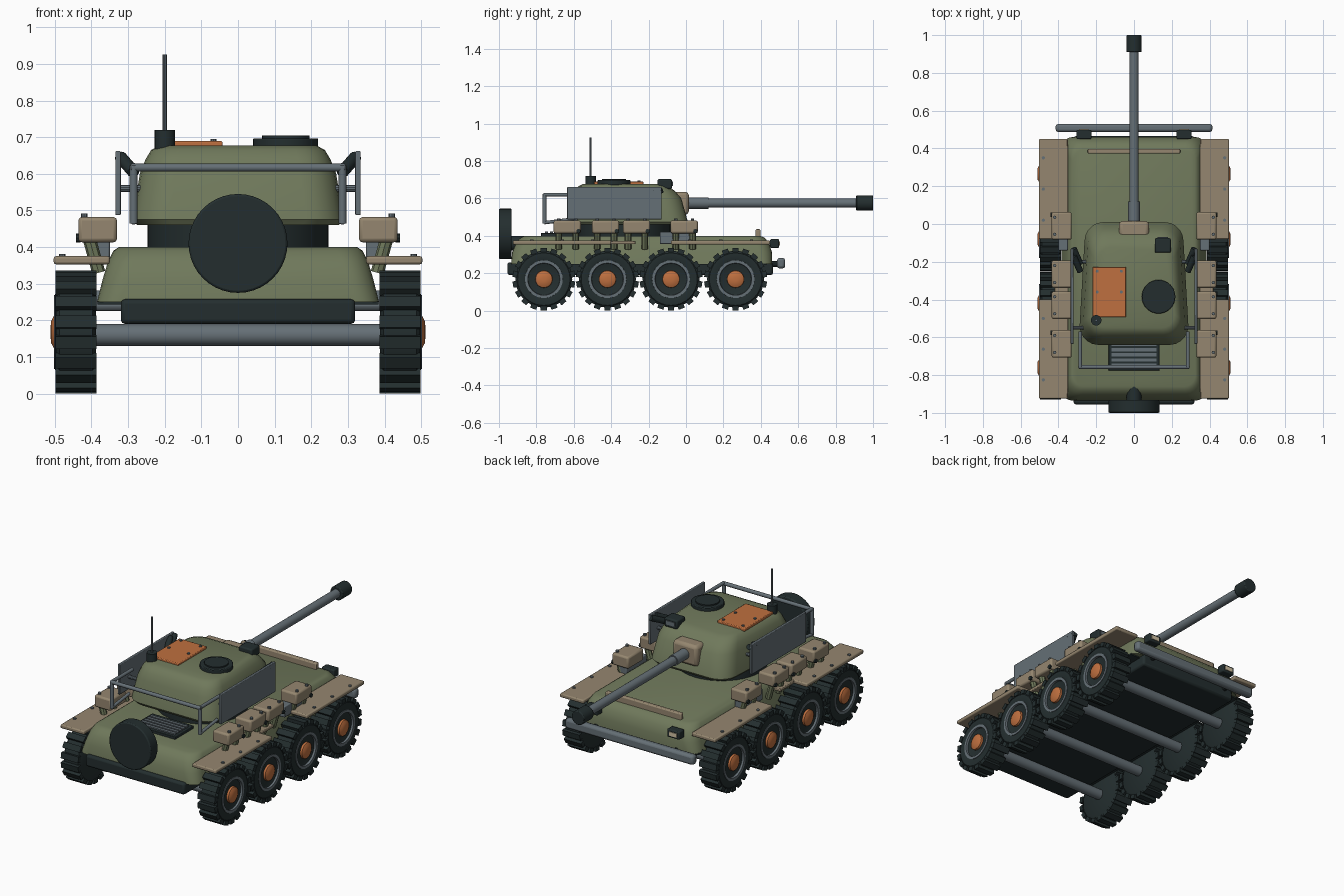
import bpy, bmesh, math
from mathutils import Vector, Matrix

cube = bpy.data.objects.get("Cube")
if cube:
    bpy.data.objects.remove(cube, do_unlink=True)


def material(name, rgb):
    m = bpy.data.materials.new(name)
    m.use_nodes = True
    m.diffuse_color = (*rgb, 1)
    m.node_tree.nodes["Principled BSDF"].inputs["Base Color"].default_value = (*rgb, 1)
    return m


OLIVE = material("olive paint", (0.16, 0.19, 0.105))
DARK = material("dark rubber", (0.017, 0.027, 0.028))
TAN = material("tan paint", (0.30, 0.24, 0.16))
GREY = material("grey steel", (0.13, 0.16, 0.18))
ORANGE = material("orange paint", (0.52, 0.16, 0.05))
CREAM = material("lamp cream", (0.65, 0.55, 0.38))


def finish(name, bm, mat, bevel=0):
    bmesh.ops.recalc_face_normals(bm, faces=bm.faces)
    me = bpy.data.meshes.new(name)
    bm.to_mesh(me)
    bm.free()
    me.materials.append(mat)
    me.shade_smooth()
    me.set_sharp_from_angle(angle=math.radians(35))
    ob = bpy.data.objects.new(name, me)
    bpy.context.collection.objects.link(ob)
    if bevel:
        mod = ob.modifiers.new("edge", "BEVEL")
        mod.width, mod.segments = bevel, 2
    return ob


def box(name, x, y, z, mat, bevel=0):
    """Box from three (low, high) ranges."""
    bm = bmesh.new()
    r = (x, y, z)
    size = Matrix.Diagonal([b - a for a, b in r] + [1])
    mid = Matrix.Translation([(a + b) / 2 for a, b in r])
    bmesh.ops.create_cube(bm, size=1, matrix=mid @ size)
    return finish(name, bm, mat, bevel)


def rod(name, a, b, r, mat, sides=24, bevel=0):
    """Cylinder between two points."""
    a, b = Vector(a), Vector(b)
    bm = bmesh.new()
    mat4 = Matrix.Translation((a + b) / 2) @ (b - a).to_track_quat("Z", "Y").to_matrix().to_4x4()
    bmesh.ops.create_cone(bm, cap_ends=True, segments=sides, radius1=r, radius2=r,
                          depth=(b - a).length, matrix=mat4)
    ob = finish(name, bm, mat, bevel)
    if bevel:
        ob.modifiers["edge"].limit_method = "ANGLE"
    return ob


def loft(name, sections, mat):
    """Stacked rounded outlines: z, rear half width, front half width, rear y, front y, corner."""
    bm = bmesh.new()
    rings = []
    for z, wr, wf, y0, y1, c in sections:
        ring = []
        for w, y, sx, sy, start in ((wf, y1, 1, 1, 0), (wf, y1, -1, 1, 90),
                                    (wr, y0, -1, -1, 180), (wr, y0, 1, -1, 270)):
            for i in range(6):
                t = math.radians(start + i * 18)
                ring.append(bm.verts.new((sx * (w - c) + c * math.cos(t),
                                          y - sy * c + c * math.sin(t), z)))
        rings.append(ring)
    for lo, hi in zip(rings, rings[1:]):
        for i in range(len(lo)):
            j = (i + 1) % len(lo)
            bm.faces.new((lo[i], lo[j], hi[j], hi[i]))
    bm.faces.new(rings[0])
    bm.faces.new(rings[-1])
    return finish(name, bm, mat)


def lathe(name, profile, mat, lugs=0):
    """Closed (x, radius) profile turned about x, with optional tread lugs."""
    bm = bmesh.new()
    n = 32
    rings = [[bm.verts.new((x, r * math.cos(k * math.tau / n), r * math.sin(k * math.tau / n)))
              for k in range(n)] for x, r in profile]
    for lo, hi in zip(rings, rings[1:]):
        for i in range(n):
            j = (i + 1) % n
            bm.faces.new((lo[i], lo[j], hi[j], hi[i]))
    bm.faces.new(rings[0])
    bm.faces.new(rings[-1])
    for k in range(lugs):
        m = (Matrix.Rotation(k * math.tau / lugs, 4, "X") @ Matrix.Translation((0, 0, 0.156))
             @ Matrix.Diagonal((0.112, 0.034, 0.024, 1)))
        bmesh.ops.create_cube(bm, size=1, matrix=m)
    return finish(name, bm, mat)


# Hull with dark belly
loft("hull", [(0.25, 0.385, 0.385, -0.935, 0.46, 0.06), (0.31, 0.37, 0.37, -0.93, 0.46, 0.07),
              (0.36, 0.355, 0.355, -0.91, 0.445, 0.07), (0.39, 0.34, 0.34, -0.885, 0.42, 0.07),
              (0.40, 0.325, 0.325, -0.86, 0.395, 0.06)], OLIVE)
box("belly", (-0.32, 0.32), (-0.955, 0.465), (0.19, 0.258), DARK, 0.012)
box("belly_plate", (-0.384, 0.384), (-0.9, 0.43), (0.243, 0.252), DARK)

# Wheels and axles
for y in (-0.76, -0.42, -0.08, 0.265):
    rod("axle", (-0.4, y, 0.16), (0.4, y, 0.16), 0.03, GREY)
    for s in (1, -1):
        parts = [
            lathe("tyre", [(-0.055, 0.135), (-0.045, 0.152), (0.045, 0.152), (0.055, 0.14),
                           (0.057, 0.10), (0.048, 0.085), (0.048, 0.02)], DARK, 18),
            lathe("rim_ring", [(0.04, 0.103), (0.06, 0.101), (0.06, 0.086), (0.045, 0.084)], GREY),
            lathe("hub_cap", [(0.04, 0.047), (0.06, 0.045), (0.068, 0.03), (0.07, 0.01)], ORANGE)]
        for p in parts:
            p.location = (s * 0.442, y, 0.168)
            p.rotation_euler.z = 0 if s > 0 else math.pi

# Both sides: fenders, stowage, skirt plates, launchers, lamps
for s in (1, -1):
    def span(a, b):
        return tuple(sorted((s * a, s * b)))

    for y0, y1 in ((-0.925, -0.4), (-0.08, 0.45)):
        box("fender", span(0.35, 0.503), (y0, y1), (0.353, 0.375), TAN, 0.006)
        for y in (y0 + 0.1, (y0 + y1) / 2, y1 - 0.1):
            rod("fender_bolt", (s * 0.48, y, 0.37), (s * 0.48, y, 0.381), 0.009, GREY, 8)
    box("fender_link", span(0.34, 0.42), (-0.41, -0.27), (0.355, 0.373), TAN, 0.004)
    box("step_plate", span(0.35, 0.40), (-0.14, 0.05), (0.355, 0.42), GREY, 0.005)
    for y in (-0.635, -0.43, -0.265, -0.01):
        box("stowage_box", span(0.33, 0.436), (y - 0.073, y + 0.073), (0.413, 0.482), TAN, 0.01)
        for d in (-0.045, 0.045):
            rod("box_bolt", (s * 0.42, y + d, 0.478), (s * 0.42, y + d, 0.492), 0.009, GREY, 8)
            rod("box_bracket", (s * 0.38, y + d, 0.33), (s * 0.405, y + d, 0.42), 0.018, OLIVE, 8)
        rod("box_latch", (s * 0.43, y + 0.06, 0.425), (s * 0.442, y + 0.06, 0.425), 0.012, DARK, 8)
    box("skirt_plate", span(0.32, 0.335), (-0.635, -0.13), (0.487, 0.662), GREY, 0.003)
    for y in (-0.55, -0.2):
        rod("skirt_arm", (s * 0.25, y, 0.56), (s * 0.325, y, 0.56), 0.01, GREY, 10)
    for d in (0, 0.04):
        rod("launcher", (s * 0.285, d - 0.25, 0.605), (s * 0.32, d - 0.17, 0.645), 0.017, DARK, 14)
    box("headlamp", span(0.225, 0.305), (0.45, 0.498), (0.335, 0.382), DARK, 0.006)
    box("lamp_glass", span(0.24, 0.29), (0.495, 0.502), (0.347, 0.37), CREAM)
    rod("bumper_arm", (s * 0.26, 0.43, 0.25), (s * 0.26, 0.515, 0.25), 0.016, DARK, 10)
    # Rear rail sides
    rod("rail_post", (s * 0.285, -0.757, 0.465), (s * 0.285, -0.757, 0.622), 0.011, GREY, 12)
    rod("rail_side", (s * 0.285, -0.757, 0.62), (s * 0.285, -0.57, 0.62), 0.01, GREY, 12)
    rod("rail_foot", (s * 0.285, -0.757, 0.47), (s * 0.285, -0.6, 0.49), 0.009, GREY, 12)
rod("rail_top", (-0.292, -0.757, 0.617), (0.292, -0.757, 0.617), 0.011, GREY, 12)

# Front bumper and splash board
box("bumper", (-0.415, 0.415), (0.487, 0.53), (0.225, 0.282), GREY, 0.014)
box("splash_board", (-0.245, 0.245), (0.372, 0.398), (0.375, 0.435), TAN, 0.006)

# Engine grille and spare wheel
box("grille_frame", (-0.135, 0.135), (-0.775, -0.6), (0.395, 0.415), DARK, 0.003)
for i in range(5):
    y = -0.755 + i * 0.027
    box("grille_slat", (-0.12, 0.12), (y, y + 0.017), (0.41, 0.422), GREY)
rod("spare_wheel", (0, -1, 0.41), (0, -0.932, 0.41), 0.135, DARK, 40, 0.006)
rod("spare_mount", (0, -0.94, 0.36), (0, -0.85, 0.36), 0.04, DARK, 12)

# Turret
rod("turret_ring", (0, -0.33, 0.39), (0, -0.33, 0.47), 0.247, DARK, 40)
loft("turret", [(0.46, 0.275, 0.25, -0.63, 0.0, 0.10), (0.475, 0.288, 0.262, -0.64, 0.01, 0.10),
                (0.60, 0.268, 0.245, -0.615, -0.025, 0.10), (0.64, 0.252, 0.23, -0.595, -0.06, 0.09),
                (0.665, 0.237, 0.215, -0.575, -0.095, 0.08),
                (0.677, 0.215, 0.195, -0.55, -0.125, 0.07)], OLIVE)

# Gun
box("mantlet", (-0.08, 0.08), (-0.08, 0.015), (0.513, 0.635), TAN, 0.018)
rod("gun_sleeve", (0, 0, 0.575), (0, 0.12, 0.575), 0.031, GREY)
rod("gun_barrel", (0, 0.1, 0.575), (0, 0.93, 0.575), 0.025, GREY)
rod("muzzle", (0, 0.91, 0.575), (0, 1, 0.575), 0.041, DARK, 24, 0.005)

# Roof fittings
box("square_hatch", (-0.22, -0.042), (-0.492, -0.227), (0.67, 0.689), ORANGE, 0.004)
for x in (-0.195, -0.067):
    for y in (-0.36, -0.25):
        rod("hatch_bolt", (x, y, 0.685), (x, y, 0.695), 0.008, GREY, 8)
rod("round_hatch", (0.13, -0.385, 0.67), (0.13, -0.385, 0.697), 0.089, DARK, 32, 0.004)
rod("hatch_knob", (0.13, -0.385, 0.69), (0.13, -0.385, 0.704), 0.065, DARK, 24)
box("sight", (0.11, 0.195), (-0.152, -0.075), (0.65, 0.703), DARK, 0.008)
box("sight_glass", (0.125, 0.18), (-0.078, -0.07), (0.667, 0.69), GREY)
rod("antenna_base", (-0.2, -0.51, 0.665), (-0.2, -0.51, 0.72), 0.028, DARK, 16)
rod("antenna", (-0.2, -0.51, 0.71), (-0.2, -0.51, 0.926), 0.006, GREY, 10)
